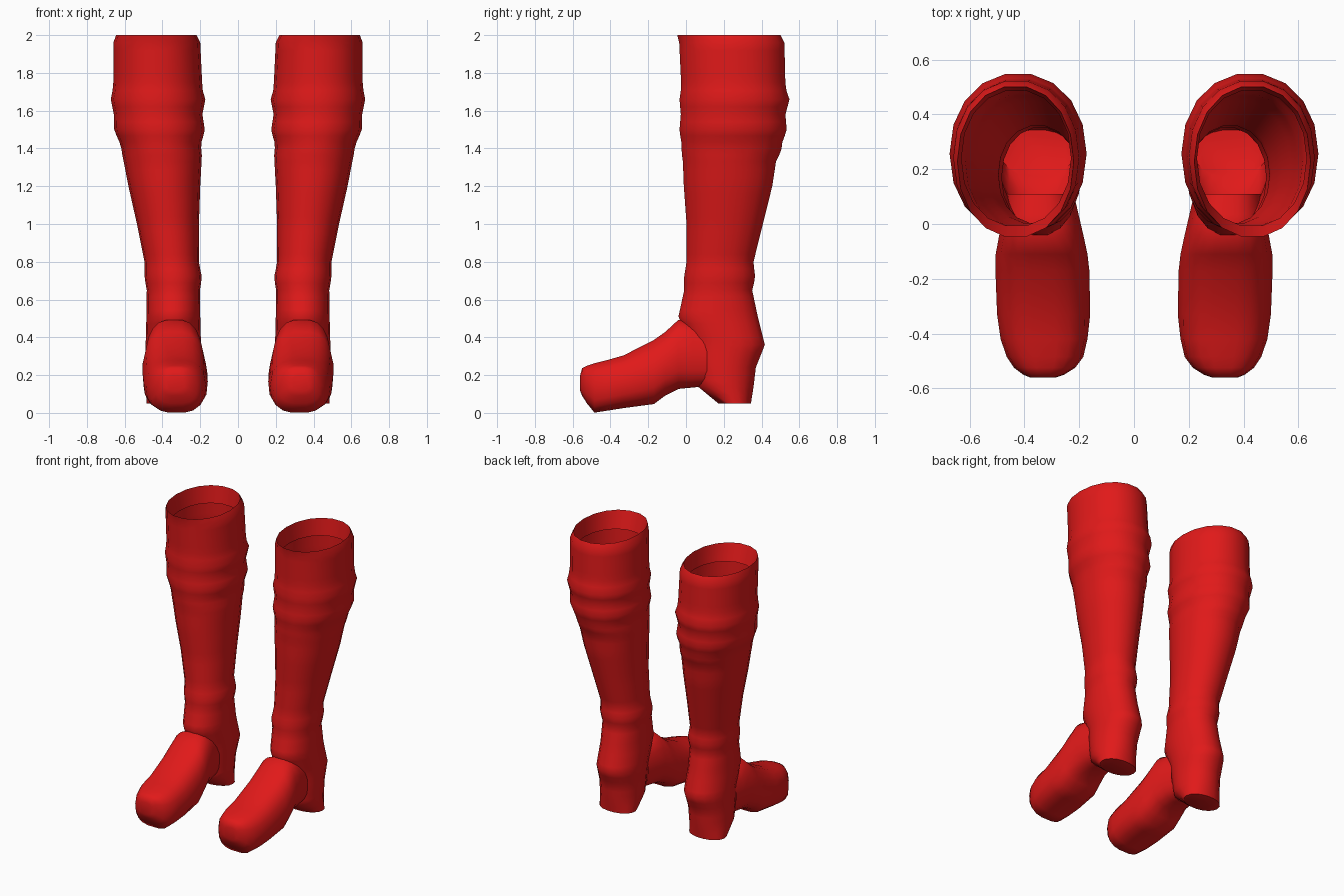
import bpy, bmesh
from math import cos, sin, pi, ceil

if "Cube" in bpy.data.objects:
    bpy.data.objects.remove(bpy.data.objects["Cube"])

red = bpy.data.materials.new("red_leather")
red.diffuse_color = (0.75, 0.01, 0.01, 1)
red.use_nodes = True
red.node_tree.nodes["Principled BSDF"].inputs["Base Color"].default_value = red.diffuse_color
SIDES = 18


def power(v, n):
    return (abs(v) ** (2 / n)) * (1 if v >= 0 else -1)


def oval(u0, u1, v0, v1, n, taper=0):
    """Rounded outline between the given limits, narrowed towards high v."""
    pts = []
    for i in range(SIDES):
        a = 2 * pi * i / SIDES
        s = power(sin(a), n)
        w = (u1 - u0) / 2 * (1 - taper * max(0, s))
        pts.append(((u0 + u1) / 2 + w * power(cos(a), n),
                    (v0 + v1) / 2 + (v1 - v0) / 2 * s))
    return pts


def fill_in(rows, step):
    """Add in-between sections so that no gap exceeds the step."""
    out = [rows[0]]
    for a, b in zip(rows, rows[1:]):
        k = max(1, ceil(abs(b[0] - a[0]) / step - 0.01))
        for i in range(1, k + 1):
            out.append([p + (q - p) * i / k for p, q in zip(a, b)])
    return out


def loft(name, rings, angle):
    """Skin the rings, cap the last one, mirror into a pair."""
    bm = bmesh.new()
    rows = [[bm.verts.new(p) for p in ring] for ring in rings]
    for a, b in zip(rows, rows[1:]):
        for i in range(SIDES):
            j = (i + 1) % SIDES
            bm.faces.new((a[i], a[j], b[j], b[i]))
    bm.faces.new(rows[-1])
    bmesh.ops.recalc_face_normals(bm, faces=bm.faces)
    outer = max(bm.faces, key=lambda f: f.calc_center_median().x)
    if outer.normal.x < 0:
        bmesh.ops.reverse_faces(bm, faces=bm.faces)
    mesh = bpy.data.meshes.new(name)
    bm.to_mesh(mesh)
    bm.free()
    mesh.materials.append(red)
    ob = bpy.data.objects.new(name, mesh)
    bpy.context.collection.objects.link(ob)
    ob.modifiers.new("pair", "MIRROR").use_mirror_merge = False
    bpy.ops.object.select_all(action="DESELECT")
    ob.select_set(True)
    bpy.context.view_layer.objects.active = ob
    bpy.ops.object.shade_smooth_by_angle(angle=angle)


# shaft sections (z, x limits, y limits): lip, rim, calf, ankle, heel
shaft = [
    (1.88, .23, .63, -.01, .49), (2.0, .22, .645, -.05, .505),
    (1.96, .20, .66, -.04, .525), (1.75, .19, .66, -.03, .53),
    (1.66, .18, .67, -.035, .545), (1.5, .183, .652, -.035, .53),
    (1.4, .19, .62, -.03, .515), (1.33, .193, .605, -.02, .48),
    (1.2, .20, .58, -.015, .46), (1.0, .207, .535, 0, .41),
    (.8, .207, .495, 0, .36), (.65, .202, .483, -.012, .353),
    (.51, .20, .485, -.043, .383), (.36, .196, .489, .02, .42),
    (.24, .205, .49, .04, .372), (.14, .21, .489, .06, .36),
    (.05, .22, .484, .17, .345),
]
rings = []
for k, (z, x0, x1, y0, y1) in enumerate(fill_in(shaft, 0.045)):
    # leather folds around the calf and one at the ankle
    fold = 0
    if 1.38 < z < 1.74:
        fold = 0.007 * cos(2 * pi * (z - 1.66) / 0.16)
    elif abs(z - 0.72) < 0.06:
        fold = 0.012 * cos(pi * (z - 0.72) / 0.12)
    outline = oval(x0 - fold, x1 + fold / 2, y0 - fold / 2, y1 + fold, 2.1)
    rings.append([(x, y, z) for x, y in outline])
loft("boot_shafts", rings, 0.9)

# foot sections (y, x limits, z limits) from inside the ankle to the toe
foot = [
    (.11, .22, .47, .14, .46), (-.04, .185, .492, .125, .495),
    (-.11, .17, .505, .09, .43), (-.17, .163, .506, .045, .388),
    (-.33, .16, .50, .024, .306), (-.42, .17, .487, .01, .28),
    (-.485, .185, .465, 0, .264), (-.525, .215, .438, .05, .25),
    (-.55, .255, .405, .09, .238), (-.56, .285, .38, .115, .2),
]
rings = []
for y, x0, x1, z0, z1 in fill_in(foot, 0.09):
    taper = 0.15 if y > -0.4 else 0.06
    rings.append([(x, y, z) for x, z in oval(x0, x1, z0, z1, 2.9, taper)])
loft("boot_feet", rings, 1.2)
